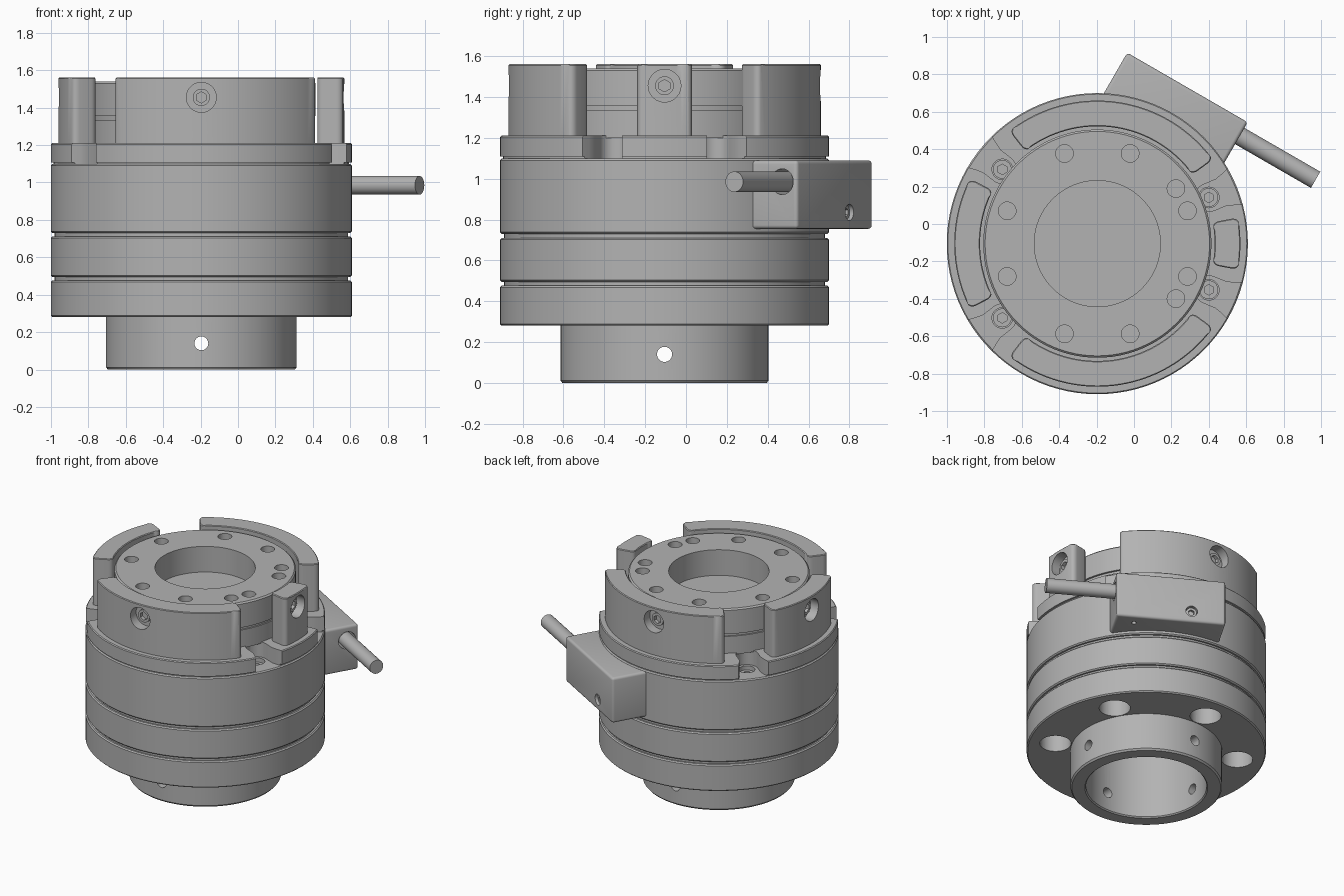
import bpy, bmesh, math
from mathutils import Vector, Matrix

if "Cube" in bpy.data.objects:
    bpy.data.objects.remove(bpy.data.objects["Cube"])

CENTRE = Vector((-0.196, -0.105, 0))
R = 0.805
SEGS = 96

steel = bpy.data.materials.new("machined grey")
steel.use_nodes = True
GREY = (0.45, 0.45, 0.45, 1)
steel.diffuse_color = GREY
steel.node_tree.nodes["Principled BSDF"].inputs["Base Color"].default_value = GREY


def polar(r, deg, z=0.0):
    a = math.radians(deg)
    return Vector((r * math.cos(a), r * math.sin(a), z))


def finish(name, bm, cutter=None):
    """Turn a bmesh into a shaded object, subtracting an optional cutter bmesh."""
    def to_object(label, source):
        bmesh.ops.recalc_face_normals(source, faces=source.faces)
        mesh = bpy.data.meshes.new(label)
        source.to_mesh(mesh)
        source.free()
        obj = bpy.data.objects.new(label, mesh)
        bpy.context.collection.objects.link(obj)
        obj.location = CENTRE
        return obj

    obj = to_object(name, bm)
    obj.data.materials.append(steel)
    bpy.ops.object.select_all(action='DESELECT')
    obj.select_set(True)
    bpy.context.view_layer.objects.active = obj
    if cutter:
        tool = to_object(name + "_cutter", cutter)
        tool.hide_render = True
        mod = obj.modifiers.new("holes", 'BOOLEAN')
        mod.operation, mod.solver, mod.object = 'DIFFERENCE', 'EXACT', tool
        mod.use_self = True
        bpy.ops.object.modifier_apply(modifier=mod.name)
        bpy.data.objects.remove(tool)
    bpy.ops.object.shade_smooth_by_angle(angle=math.radians(30))
    return obj


def lathe(profile, closed=False):
    bm = bmesh.new()
    vs = [bm.verts.new((r, 0, z)) for r, z in profile]
    pairs = list(zip(vs, vs[1:])) + ([(vs[-1], vs[0])] if closed else [])
    edges = [bm.edges.new(p) for p in pairs]
    bmesh.ops.spin(bm, geom=vs + edges, cent=(0, 0, 0), axis=(0, 0, 1),
                   angle=math.tau, steps=SEGS, use_merge=False)
    bmesh.ops.remove_doubles(bm, verts=bm.verts, dist=1e-5)
    return bm


def rod(bm, start, end, radius, segs=28):
    """Closed cylinder between two points."""
    start, end = Vector(start), Vector(end)
    axis = end - start
    turn = axis.to_track_quat('Z', 'Y').to_matrix().to_4x4()
    bmesh.ops.create_cone(bm, cap_ends=True, segments=segs, radius1=radius, radius2=radius,
                          depth=axis.length, matrix=Matrix.Translation((start + end) / 2) @ turn)


def prism(bm, outline, z0, z1):
    face = bm.faces.new([bm.verts.new((p.x, p.y, z0)) for p in outline])
    top = bmesh.ops.extrude_face_region(bm, geom=[face])["geom"]
    bmesh.ops.translate(bm, vec=(0, 0, z1 - z0),
                        verts=[g for g in top if isinstance(g, bmesh.types.BMVert)])


# Housing: neck, three stacked bands and blind lower bore
C = 0.008
profile = [(0, 0.8), (0.405, 0.8), (0.405, C), (0.405 + C, 0), (0.5, 0), (0.51, 0.012), (0.51, 0.28)]
for low, high in ((0.28, 0.476), (0.495, 0.71), (0.73, 1.098)):
    if low > 0.3:
        profile.append((0.785, low))
    profile += [(R - C, low), (R, low + C), (R, high - C), (R - C, high)]
    if high < 1:
        profile.append((0.785, high))
profile.append((0, 1.098))

SLOTS = (22.5, -22.5, 142, -142)
cut = bmesh.new()
for k in range(6):
    p = polar(0.62, 30 + 60 * k)
    rod(cut, p + Vector((0, 0, 0.2)), p + Vector((0, 0, 0.45)), 0.105, 40)
for k in range(4):
    rod(cut, polar(0.35, 90 * k, 0.14), polar(0.6, 90 * k, 0.14), 0.037)
for deg in SLOTS:
    rod(cut, polar(0.645, deg, 1.03), polar(0.645, deg, 1.2), 0.055)
finish("housing", lathe(profile), cut)

# Screws sunk in the housing below the slots
for i, deg in enumerate(SLOTS):
    bm, cut = bmesh.new(), bmesh.new()
    rod(bm, polar(0.645, deg, 1.0), polar(0.645, deg, 1.07), 0.05)
    rod(cut, polar(0.645, deg, 1.04), polar(0.645, deg, 1.1), 0.028, 6)
    finish("slot_screw_%d" % (i + 1), bm, cut)

# Retaining ring with four flared slots open to the outside
cut = bmesh.new()
for deg in SLOTS:
    hub = polar(0.645, deg)
    outline = [hub + polar(0.075, deg + 90 + 180 * k / 16) for k in range(17)]
    outline += [polar(0.72, deg - 6), polar(0.76, deg - 6.6), polar(0.9, deg - 9),
                polar(0.9, deg + 9), polar(0.76, deg + 6.6), polar(0.72, deg + 6)]
    prism(cut, outline, 1.05, 1.3)
ring = [(0.45, 1.098), (0.79, 1.098), (0.79, 1.108), (R, 1.108), (R, 1.204), (R - 0.006, 1.21), (0.45, 1.21)]
finish("retaining_ring", lathe(ring, True), cut)

# Top plate with blind bore and bolt circle
plate = [(0, 1.35), (0.337, 1.35), (0.337, 1.54), (0.6, 1.54), (0.61, 1.53), (0.61, 1.355),
         (0.595, 1.355), (0.595, 1.335), (0.605, 1.335), (0.605, 1.2), (0, 1.2)]
cut = bmesh.new()
for deg in (20, 70, 110, 160, 35):
    for side in (1, -1):
        rod(cut, polar(0.513, deg * side, 1.44), polar(0.513, deg * side, 1.6), 0.047)
finish("top_plate", lathe(plate), cut)

# Clamp jaws around the plate, each with a radial screw
JAWS = {"left_jaw": (0, 10.5), "back_jaw": (82, 46), "right_jaw": (180, 27), "front_jaw": (-82, 46)}
for name, (mid, half) in JAWS.items():
    steps = max(8, int(half))
    sweep = [mid - half + 2 * half * k / steps for k in range(steps + 1)]
    bm = bmesh.new()
    prism(bm, [polar(0.765, a) for a in sweep] + [polar(0.627, a) for a in reversed(sweep)], 1.205, 1.56)
    bmesh.ops.recalc_face_normals(bm, faces=bm.faces)
    corners = [e for e in bm.edges if abs(e.verts[0].co.z - e.verts[1].co.z) > 0.1
               and e.calc_face_angle(0) > 1]
    bmesh.ops.bevel(bm, geom=corners, offset=0.035, segments=5, profile=0.5, affect='EDGES')
    rim = [e for e in bm.edges if min(v.co.z for v in e.verts) > 1.55]
    bmesh.ops.bevel(bm, geom=rim, offset=0.005, segments=1, affect='EDGES')
    axis = round(mid / 90) * 90
    cut = bmesh.new()
    rod(cut, polar(0.695, axis, 1.455), polar(0.85, axis, 1.455), 0.08, 36)
    finish(name, bm, cut)
    screw, socket = bmesh.new(), bmesh.new()
    rod(screw, polar(0.66, axis, 1.455), polar(0.72, axis, 1.455), 0.046)
    rod(socket, polar(0.69, axis, 1.455), polar(0.8, axis, 1.455), 0.03, 6)
    finish(name + "_screw", screw, socket)

# Sensor bracket, set tangent to the housing; u runs along it, n points outward
TURN = Matrix.Rotation(math.radians(-30), 3, 'Z')


def bracket(u, n, z):
    return TURN @ Vector((u, n, z))


bm = bmesh.new()
bmesh.ops.create_cube(bm, size=1)
for v in bm.verts:
    v.co = Vector((v.co.x * 0.744, 0.832 + v.co.y * 0.264, 0.922 + v.co.z * 0.335))
outer = [e for e in bm.edges if max(v.co.y for v in e.verts) > 0.9]
bmesh.ops.bevel(bm, geom=outer, offset=0.018, segments=4, profile=0.5, affect='EDGES')
bmesh.ops.transform(bm, matrix=TURN.to_4x4(), verts=bm.verts)
cut = bmesh.new()
rod(cut, bracket(0.2, 0.879, 0.985), bracket(0.5, 0.879, 0.985), 0.063)
rod(cut, bracket(-0.14, 0.92, 0.835), bracket(-0.14, 1.1, 0.835), 0.04)
rod(cut, bracket(0.24, 0.88, 0.7), bracket(0.24, 0.88, 0.8), 0.016)
finish("sensor_bracket", bm, cut)

bm, cut = bmesh.new(), bmesh.new()
rod(bm, bracket(-0.14, 0.9, 0.835), bracket(-0.14, 0.945, 0.835), 0.036)
rod(cut, bracket(-0.14, 0.925, 0.835), bracket(-0.14, 1, 0.835), 0.022, 6)
finish("bracket_set_screw", bm, cut)

# Cable leaving the bracket
bm = bmesh.new()
rod(bm, bracket(0.15, 0.879, 0.985), bracket(0.84, 0.879, 0.985), 0.05, 36)
finish("sensor_cable", bm)
